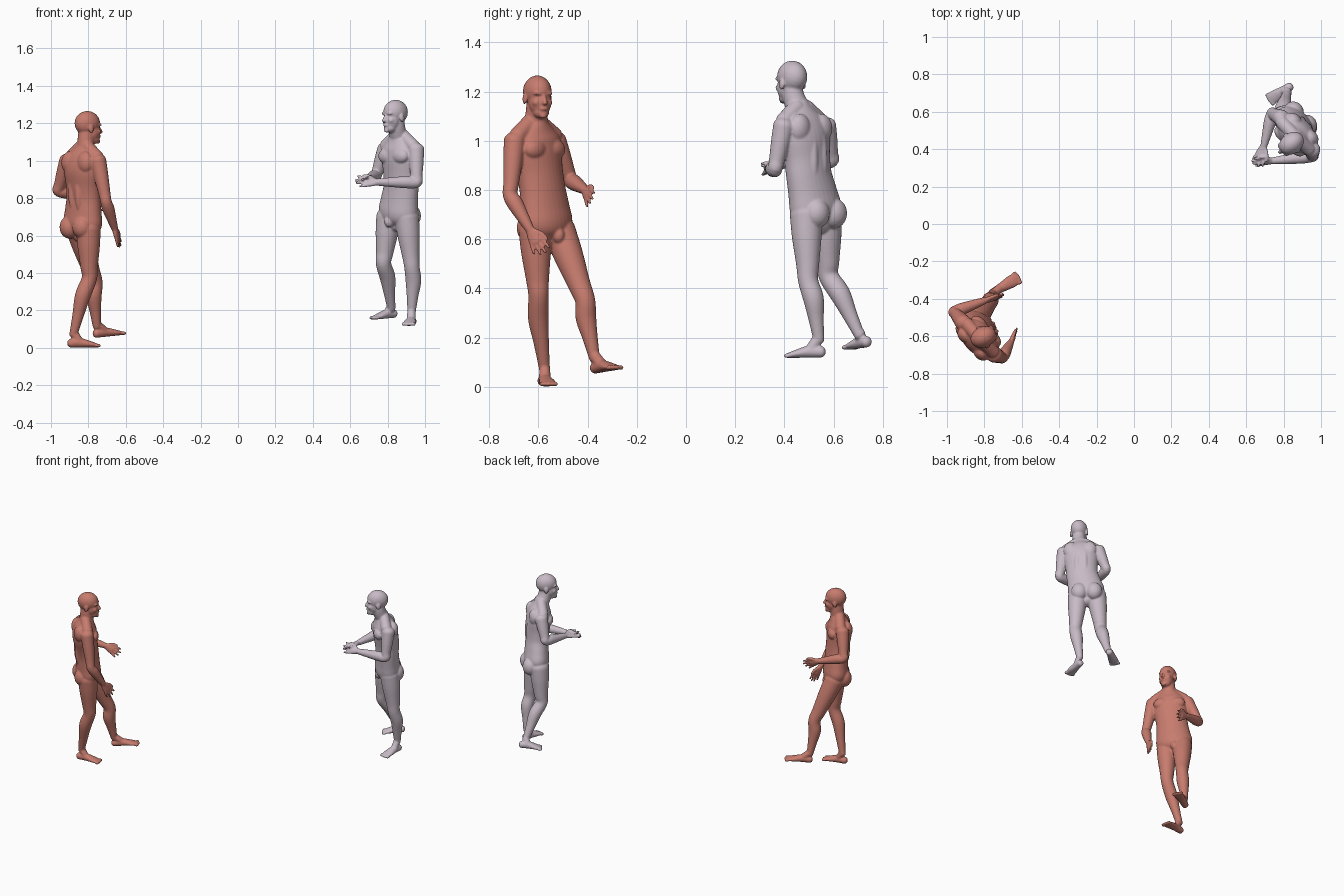
import bpy, bmesh, math
from mathutils import Vector, Matrix

cube = bpy.data.objects.get("Cube")
if cube:
    bpy.data.objects.remove(cube, do_unlink=True)

UP = Vector((0, 0, 1))


def make_material(name, rgb):
    mat = bpy.data.materials.new(name)
    mat.use_nodes = True
    mat.diffuse_color = (*rgb, 1)
    bsdf = mat.node_tree.nodes["Principled BSDF"]
    bsdf.inputs["Base Color"].default_value = (*rgb, 1)
    bsdf.inputs["Roughness"].default_value = 0.7
    return mat


def blob(bm, centre, axes, radii):
    """Ellipsoid with its own axes."""
    cols = [a.normalized() * r for a, r in zip(axes, radii)]
    rot = Matrix(cols).transposed().to_4x4()
    bmesh.ops.create_icosphere(bm, subdivisions=3, radius=1,
                               matrix=Matrix.Translation(centre) @ rot)


def spline(pts, steps=5):
    """Smooth curve through points that carry a position and two radii."""
    pts = [Vector(p) for p in pts]
    ext = [pts[0]] + pts + [pts[-1]]
    out = []
    for i in range(len(pts) - 1):
        a, b, c, d = ext[i:i + 4]
        for k in range(steps):
            t = k / steps
            out.append((b * 2 + (c - a) * t + (a * 2 - b * 5 + c * 4 - d) * t * t
                        + (b * 3 - a - c * 3 + d) * t ** 3) * 0.5)
    return out + [pts[-1]]


def loft(bm, pts, side, n=20):
    """Tube of elliptical rings with rounded ends."""
    path = spline([(*p, ru, rv) for p, ru, rv in pts])
    pos = [Vector(p[:3]) for p in path]
    rings, caps = [], []
    for i, p in enumerate(path):
        t = (pos[min(i + 1, len(pos) - 1)] - pos[max(i - 1, 0)]).normalized()
        u = (side - t * side.dot(t)).normalized()
        v = t.cross(u)
        rings.append([bm.verts.new(pos[i] + u * p[3] * math.cos(a) + v * p[4] * math.sin(a))
                      for a in (math.tau * k / n for k in range(n))])
        if i in (0, len(path) - 1):
            caps.append((pos[i], (u, v, t), (p[3], p[4], min(p[3], p[4]) * 0.8)))
    for a, b in zip(rings, rings[1:]):
        for k in range(n):
            bm.faces.new((a[k], a[(k + 1) % n], b[(k + 1) % n], b[k]))
    bm.faces.new(rings[0])
    bm.faces.new(rings[-1])
    for cap in caps:
        blob(bm, *cap)


def add_torso(bm, spine, lift, left, front):
    profile = [(0.60, .06, .05), (0.63, .105, .075), (0.67, .122, .084), (0.73, .115, .08),
               (0.80, .107, .076), (0.87, .108, .078), (0.95, .12, .083),
               (1.01, .115, .074), (1.05, .08, .055), (1.08, .045, .045)]
    levels = (0.65, 0.80, 0.97, 1.09)

    def axis(z):
        k = max(i for i in range(3) if i == 0 or z >= levels[i])
        t = (z - levels[k]) / (levels[k + 1] - levels[k])
        xy = Vector(spine[k]).lerp(Vector(spine[k + 1]), t)
        return Vector((xy.x, xy.y, z + lift))

    loft(bm, [(axis(z), w, d) for z, w, d in profile], left, 32)
    for s in (-1, 1):
        # chest, buttock, shoulder blade and spine muscles
        blob(bm, axis(.965) + left * s * .052 + front * .054, (left, front, UP), (.054, .034, .042))
        blob(bm, axis(.645) + left * s * .05 - front * .05, (left, front, UP), (.055, .052, .062))
        blob(bm, axis(.99) + left * s * .062 - front * .042, (left, front, UP), (.05, .04, .06))
        blob(bm, axis(.86) + left * s * .026 - front * .055, (left, front, UP), (.024, .026, .13))
        # slope from neck to shoulder
        loft(bm, [(axis(1.075) + left * s * .025 - front * .01, .034, .034),
                  (axis(1.02) + left * s * .1, .036, .036)], front)
    blob(bm, axis(.615) + front * .062, (left, front, UP), (.024, .026, .032))
    return axis(1.05)


def add_head(bm, centre, left, front, neck):
    def at(f, z, s=0.0):
        return centre + front * f + UP * z + left * s
    axes = (left, front, UP)
    loft(bm, [(neck, .05, .046), (at(-.012, -.075), .044, .046), (at(-.008, -.02), .04, .044)], left)
    blob(bm, at(-.006, 0), axes, (.056, .071, .066))
    # face, jaw, chin, nose and mouth
    blob(bm, at(.02, -.045), axes, (.046, .046, .058))
    blob(bm, at(.03, -.085), axes, (.034, .034, .026))
    blob(bm, at(.056, -.098), axes, (.016, .012, .012))
    loft(bm, [(at(.062, -.02), .006, .007), (at(.072, -.047), .011, .011)], left)
    blob(bm, at(.06, -.07), axes, (.019, .012, .008))
    for s in (-1, 1):
        # brow, cheek and ear
        blob(bm, at(.052, -.008, s * .022), axes, (.021, .013, .008))
        blob(bm, at(.044, -.045, s * .027), axes, (.016, .016, .016))
        blob(bm, at(-.008, -.03, s * .056), axes, (.007, .015, .023))


def add_arm(bm, shoulder, elbow, wrist, side):
    s, e, w = Vector(shoulder), Vector(elbow), Vector(wrist)
    radii = [(s, .044), (s.lerp(e, .4), .039), (s.lerp(e, .8), .032), (e, .03),
             (e.lerp(w, .25), .033), (e.lerp(w, .65), .026), (w, .019)]
    loft(bm, [(p, r, r) for p, r in radii], side)


def add_hand(bm, wrist, tip, spread):
    w, t = Vector(wrist), Vector(tip)
    d = (t - w).normalized()
    u = Vector(spread)
    u = (u - d * u.dot(d)).normalized()
    length = (t - w).length
    loft(bm, [(w, .018, .017), (w + d * length * .3, .029, .014),
              (w + d * length * .52, .03, .012)], u)
    for k, reach in enumerate((.9, 1, .96, .82)):
        off = (1.5 - k) * .016
        base = w + d * length * .48 + u * off
        end = w + d * length * reach + u * off * 1.4
        loft(bm, [(base, .0085, .0085), (end, .0065, .0065)], u, 10)
    loft(bm, [(w + d * length * .15 + u * .015, .012, .012),
              (w + d * length * .4 + u * .036, .01, .01),
              (w + d * length * .62 + u * .042, .007, .007)], d.cross(u), 10)


def add_leg(bm, hip, knee, ankle, left, front):
    h, k, a = Vector(hip), Vector(knee), Vector(ankle)
    radii = [(h, .066), (h.lerp(k, .35), .06), (h.lerp(k, .75), .047), (k, .041),
             (k.lerp(a, .3) - front * .012, .042), (k.lerp(a, .65) - front * .006, .031),
             (a, .022)]
    loft(bm, [(p, r, r) for p, r in radii], left, 24)


def add_foot(bm, ankle, heel, toe):
    a, h, t = Vector(ankle), Vector(heel), Vector(toe)
    d = (t - h).normalized()
    u = UP.cross(d).normalized()
    loft(bm, [(h + d * .02 + UP * .024, .023, .023), (h.lerp(t, .4) + UP * .026, .026, .025),
              (h.lerp(t, .7) + UP * .018, .034, .017), (h.lerp(t, .86) + UP * .013, .033, .012)], u)
    loft(bm, [(a + UP * .01, .022, .024), (h.lerp(t, .38) + UP * .032, .024, .022)], u)
    for k in range(5):
        blob(bm, h.lerp(t, .93 - .012 * abs(k - 2)) + u * (k - 2) * .0145 + UP * .011,
             (u, d, UP), (.0085, .015, .01))


def build_figure(name, mat, turn, head_turn, lift, spine, head, arms, legs):
    def direction(deg):
        f = Vector((math.cos(math.radians(deg)), math.sin(math.radians(deg)), 0))
        return UP.cross(f), f

    bm = bmesh.new()
    left, front = direction(turn)
    neck = add_torso(bm, spine, lift, left, front)
    add_head(bm, Vector(head), *direction(head_turn), neck)
    for shoulder, elbow, wrist, tip, spread in arms:
        add_arm(bm, shoulder, elbow, wrist, front)
        add_hand(bm, wrist, tip, spread)
    for hip, knee, ankle, heel, toe in legs:
        add_leg(bm, hip, knee, ankle, left, front)
        add_foot(bm, ankle, heel, toe)
    bmesh.ops.recalc_face_normals(bm, faces=bm.faces)
    mesh = bpy.data.meshes.new(name)
    bm.to_mesh(mesh)
    bm.free()
    mesh.materials.append(mat)
    obj = bpy.data.objects.new(name, mesh)
    bpy.context.collection.objects.link(obj)
    # fuse the parts into one smooth skin
    remesh = obj.modifiers.new("fuse", "REMESH")
    remesh.mode = "VOXEL"
    remesh.voxel_size = 0.005
    remesh.use_smooth_shade = True
    smooth = obj.modifiers.new("soften", "SMOOTH")
    smooth.factor = 0.5
    smooth.iterations = 4


# striding figure: right limb first, then left
build_figure(
    "striding_figure", make_material("terracotta_skin", (.57, .2, .155)), 43, 24, 0,
    [(-.83, -.565), (-.825, -.583), (-.83, -.612), (-.812, -.608)], (-.8, -.602, 1.2),
    [((-.748, -.697, 1.0), (-.705, -.715, .78), (-.66, -.635, .64), (-.63, -.58, .54), (.3, .9, 0)),
     ((-.912, -.53, 1.0), (-.962, -.47, .84), (-.8, -.41, .8), (-.7, -.385, .755), (0, .3, 1))],
    [((-.80, -.615, .635), (-.795, -.6, .37), (-.88, -.575, .07), (-.915, -.585, 0), (-.735, -.555, 0)),
     ((-.855, -.515, .635), (-.765, -.41, .35), (-.755, -.372, .115), (-.775, -.38, .05), (-.61, -.28, .068))])

# standing figure with both hands held forward
build_figure(
    "standing_figure", make_material("pale_lilac_skin", (.58, .5, .565)), 225, 217, .06,
    [(.855, .53), (.872, .5), (.87, .48), (.855, .458)], (.838, .428, 1.26),
    [((.788, .567, 1.06), (.738, .592, .92), (.695, .42, .905), (.655, .31, .895), (1, 0, .4)),
     ((.952, .398, 1.06), (.955, .362, .885), (.745, .338, .885), (.63, .33, .89), (0, .6, .8))],
    [((.805, .568, .70), (.778, .58, .45), (.82, .705, .21), (.85, .745, .16), (.718, .66, .148)),
     ((.902, .488, .70), (.93, .497, .43), (.928, .54, .19), (.935, .57, .118), (.91, .4, .115))])
